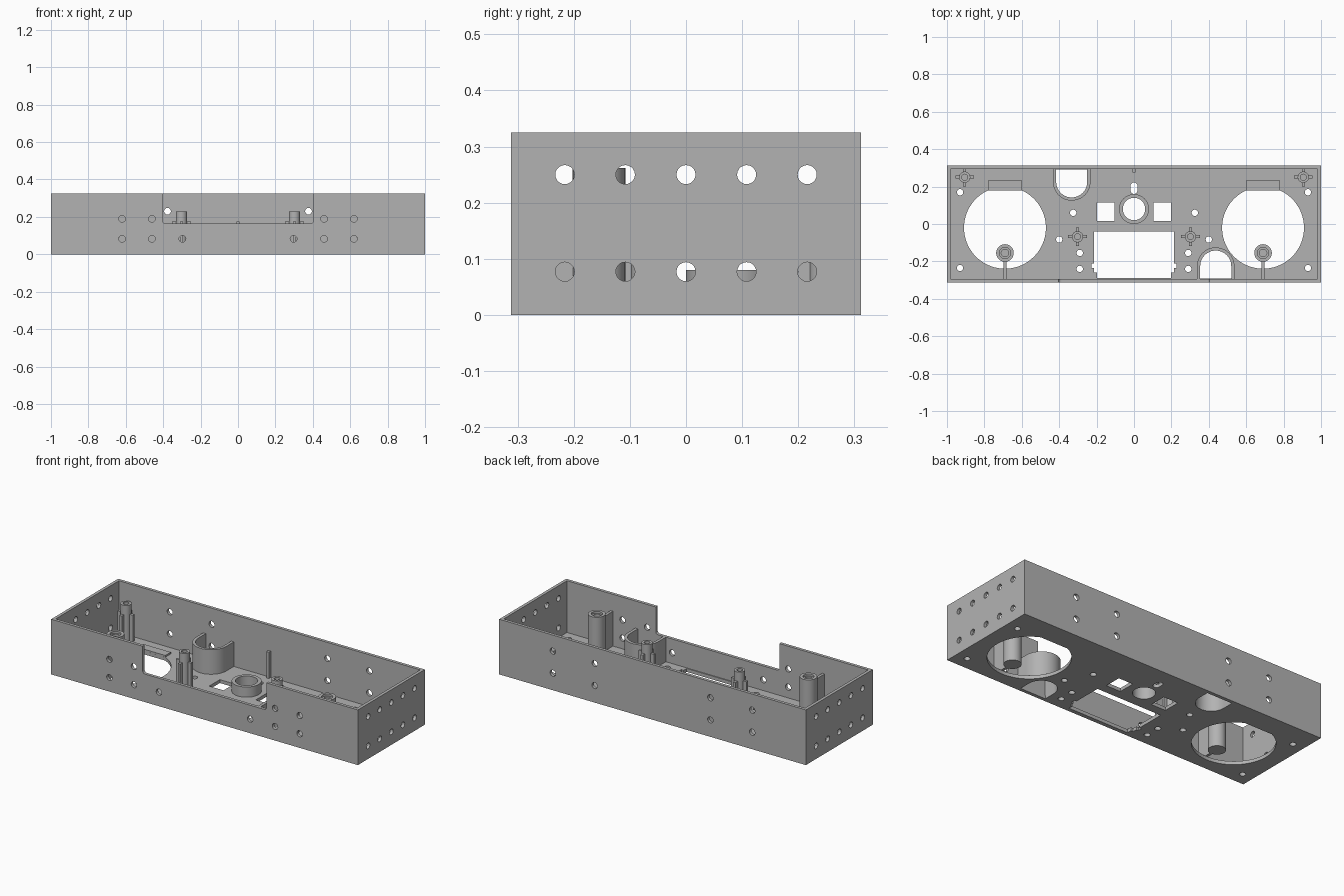
import bpy, bmesh
from math import pi, cos, sin, asin, radians
from mathutils import Vector

cube = bpy.data.objects.get("Cube")
if cube:
    bpy.data.objects.remove(cube, do_unlink=True)

grey = bpy.data.materials.new("plain grey")
grey.use_nodes = True
grey.diffuse_color = (0.45, 0.45, 0.45, 1)
grey.node_tree.nodes["Principled BSDF"].inputs["Base Color"].default_value = grey.diffuse_color

FLOOR, TOP, WALL = 0.02, 0.325, 0.018
HX, HY = 1.0, 0.312
U_TOP = 0.165


def finish(name, bm, smooth=True):
    bmesh.ops.recalc_face_normals(bm, faces=bm.faces)
    mesh = bpy.data.meshes.new(name)
    bm.to_mesh(mesh)
    bm.free()
    obj = bpy.data.objects.new(name, mesh)
    bpy.context.collection.objects.link(obj)
    mesh.materials.append(grey)
    if smooth:
        shade(obj)
    return obj


def shade(obj):
    bpy.ops.object.select_all(action='DESELECT')
    obj.select_set(True)
    bpy.context.view_layer.objects.active = obj
    bpy.ops.object.shade_smooth_by_angle(angle=radians(30))


def prism(bm, outline, lo, hi, axis='z'):
    """Extrude a flat outline between lo and hi along an axis."""
    place = {'z': lambda u, v, w: (u, v, w),
             'y': lambda u, v, w: (u, w, v),
             'x': lambda u, v, w: (w, u, v)}[axis]
    a = [bm.verts.new(place(u, v, lo)) for u, v in outline]
    b = [bm.verts.new(place(u, v, hi)) for u, v in outline]
    bm.faces.new(a)
    bm.faces.new(b[::-1])
    for i in range(len(a)):
        j = (i + 1) % len(a)
        bm.faces.new((a[i], a[j], b[j], b[i]))


def arc(cx, cy, r, start, end, n=24):
    return [(cx + r * cos(start + (end - start) * i / n),
             cy + r * sin(start + (end - start) * i / n)) for i in range(n + 1)]


def circle(cx, cy, r, n=32):
    return arc(cx, cy, r, 0, 2 * pi, n)[:-1]


def rect(x0, x1, y0, y1):
    return [(x0, y0), (x1, y0), (x1, y1), (x0, y1)]


def lathe(name, x, y, profile):
    """Spin a closed radius/height profile about a vertical axis."""
    bm = bmesh.new()
    verts = [bm.verts.new((x + r, y, z)) for r, z in profile]
    edges = [bm.edges.new((verts[i], verts[(i + 1) % len(verts)])) for i in range(len(verts))]
    bmesh.ops.spin(bm, geom=verts + edges, cent=(x, y, 0), axis=(0, 0, 1),
                   angle=2 * pi, steps=32, use_merge=False)
    bmesh.ops.remove_doubles(bm, verts=bm.verts, dist=0.0001)
    return finish(name, bm)


def solid(name, *pieces):
    bm = bmesh.new()
    for outline, lo, hi in pieces:
        prism(bm, outline, lo, hi)
    return finish(name, bm)


# Open tray: outer block minus the inner space
tray = solid("tray", (rect(-HX, HX, -HY, HY), 0, TOP))
cut = bmesh.new()
prism(cut, rect(-HX + WALL, HX - WALL, -HY + WALL, HY - WALL), FLOOR, TOP + 0.1)
cavity = finish("cavity_cutter", cut, False)

# Floor openings
cut = bmesh.new()
LOW, HIGH = -0.1, 0.05


def floor_cut(outline):
    prism(cut, outline, LOW, HIGH)


def u_outline(cx, cy, r, s, end):
    """U open toward the wall on side s."""
    return [(cx + r, s * end)] + arc(cx, cy, r, 0, -s * pi) + [(cx - r, s * end)]


u_places = [(-0.333, 0.225, 1), (0.437, -0.225, -1)]
for cx, cy, s in u_places:
    floor_cut(u_outline(cx, cy, 0.083, s, HY - WALL - 0.002))
for s in (-1, 1):
    chord = asin(0.09 / 0.219)
    floor_cut(arc(s * 0.69, -0.02, 0.219, pi / 2 + chord, 2.5 * pi - chord, 64))
    floor_cut(rect(s * 0.152 - 0.047, s * 0.152 + 0.047, 0.015, 0.115))
    for x, y in [(0.93, 0.17), (0.93, -0.235), (0.325, 0.06), (0.4, -0.083),
                 (0.29, -0.155), (0.29, -0.24)]:
        floor_cut(circle(s * x, y, 0.017, 20))
floor_cut(circle(0, 0.08, 0.06))
floor_cut(arc(0, 0.203, 0.019, 0, pi, 12) + arc(0, 0.18, 0.019, pi, 2 * pi, 12))
half = [(0.213, -0.04), (0.213, -0.21), (0.226, -0.21), (0.226, -0.235),
        (0.213, -0.235), (0.213, -0.26), (0.197, -0.26), (0.197, -0.288)]
floor_cut(half + [(-x, y) for x, y in reversed(half)])
floor_cutter = finish("floor_cutter", cut, False)

# Wall holes and the front notch
cut = bmesh.new()
for s in (-1, 1):
    for z in (0.077, 0.25):
        for i in range(-2, 3):
            prism(cut, circle(i * 0.108, z, 0.017, 20), s * 0.95, s * 1.05, 'x')
    for x, z in [(0.62, 0.19), (0.62, 0.083), (0.46, 0.19), (0.46, 0.083), (0.297, 0.083)]:
        prism(cut, circle(s * x, z, 0.018, 20), -0.35, -0.285, 'y')
    for x in (0.65, 0.377):
        for z in (0.1, 0.23):
            prism(cut, circle(s * x, z, 0.018, 20), 0.285, 0.35, 'y')
notch = ([(-0.403, TOP + 0.1)] + arc(-0.388, 0.18, 0.015, pi, 1.5 * pi, 6)
         + arc(0.388, 0.18, 0.015, 1.5 * pi, 2 * pi, 6) + [(0.403, TOP + 0.1)])
prism(cut, notch, -0.35, -0.28, 'y')
wall_cutter = finish("wall_cutter", cut, False)

for cutter in (cavity, floor_cutter, wall_cutter):
    mod = tray.modifiers.new(cutter.name, 'BOOLEAN')
    mod.operation = 'DIFFERENCE'
    mod.solver = 'EXACT'
    mod.object = cutter
    bpy.context.view_layer.objects.active = tray
    bpy.ops.object.modifier_apply(modifier=mod.name)
    bpy.data.objects.remove(cutter, do_unlink=True)
shade(tray)

# U-shaped guards around the wall-side openings
for (cx, cy, s), label in zip(u_places, ("back", "front")):
    end = HY - WALL + 0.004
    outline = u_outline(cx, cy, 0.1, s, end) + u_outline(cx, cy, 0.083, s, end)[::-1]
    solid(label + "_u_guard", (outline, 0.005, U_TOP))

# Collar around the centre hole
lathe("centre_collar", 0, 0.08, [(0.06, 0.005), (0.08, 0.005), (0.08, 0.08), (0.06, 0.08)])

# Locating rib on the back wall
solid("back_wall_rib", (rect(-0.008, 0.008, 0.275, 0.297), 0.01, 0.175))

for s, side in ((-1, "right"), (1, "left")):
    # Thick posts standing in the round openings, held by a rib to the front wall
    x, y = s * 0.69, -0.155
    lathe(side + "_thick_post", x, y, [(0, 0.02), (0.047, 0.02), (0.047, 0.262), (0.03, 0.262),
                                       (0.03, 0.25), (0.02, 0.25), (0.02, 0.12), (0, 0.12)])
    solid(side + "_post_rib", (rect(x - 0.008, x + 0.008, -0.298, y - 0.04), FLOOR, 0.225))
    # Small tab behind each round opening
    solid(side + "_opening_tab", (rect(x - 0.09, x + 0.09, 0.18, 0.232), 0.01, 0.03))
    # Screw posts with cross-shaped feet
    for px, py, label in ((0.302, -0.068, "inner"), (0.905, 0.25, "corner")):
        px *= s
        lathe(f"{side}_{label}_screw_post", px, py,
              [(0, 0.01), (0.03, 0.01), (0.03, 0.23), (0.016, 0.23), (0.016, 0.13), (0, 0.13)])
        fins = [rect(px + d * 0.025, px + d * 0.05, py - 0.008, py + 0.008) for d in (-1, 1)]
        fins += [rect(px - 0.008, px + 0.008, py + d * 0.025, py + d * 0.05) for d in (-1, 1)]
        solid(f"{side}_{label}_post_fins", *[(f, 0.01, 0.175) for f in fins])
